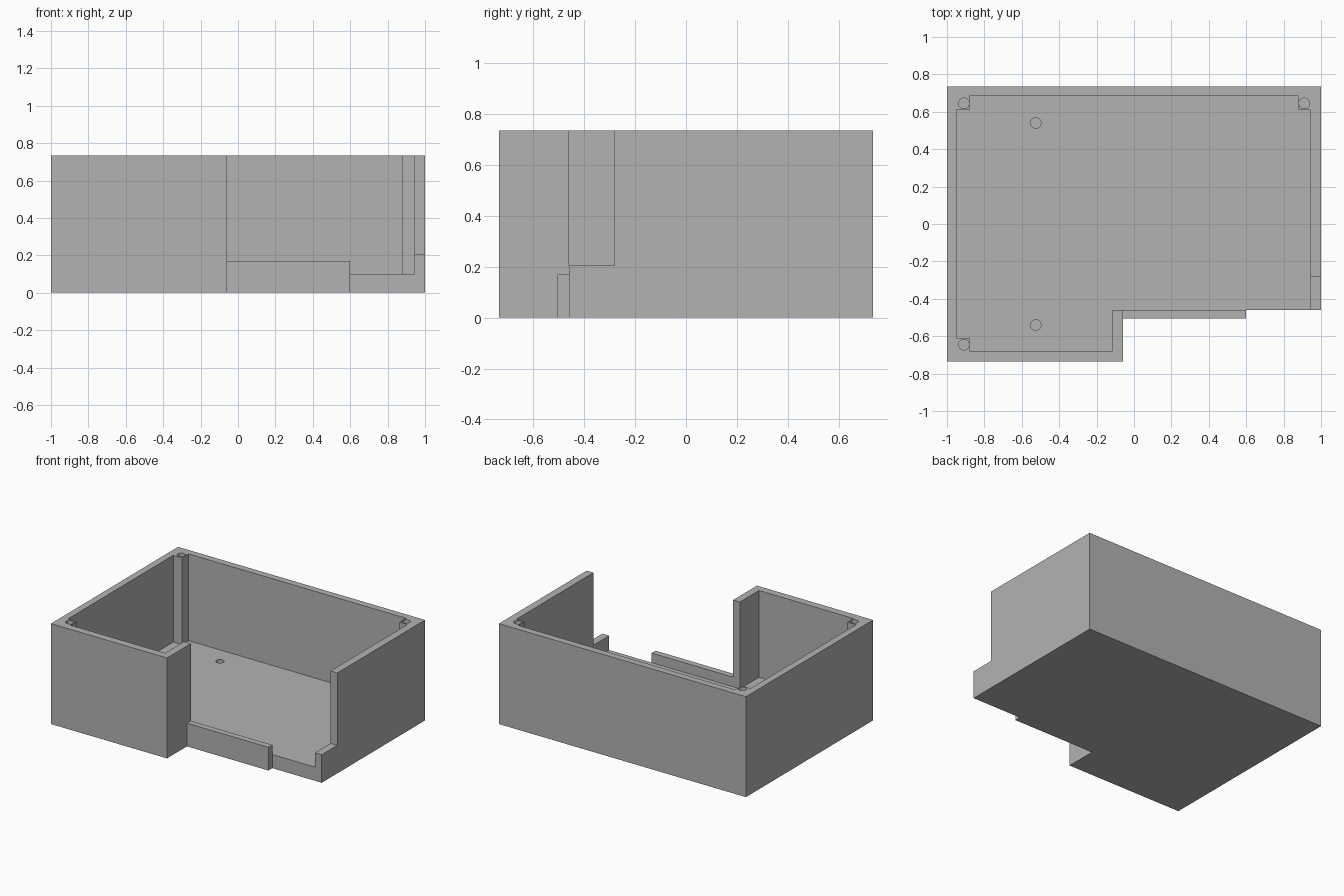
import bpy, bmesh, math

if "Cube" in bpy.data.objects:
    bpy.data.objects.remove(bpy.data.objects["Cube"])

grey = bpy.data.materials.new("grey plastic")
grey.diffuse_color = (0.45, 0.45, 0.45, 1)
grey.use_nodes = True
grey.node_tree.nodes["Principled BSDF"].inputs["Base Color"].default_value = grey.diffuse_color

FLOOR, TOP = 0.10, 0.735


def prism(name, outline, z0, z1):
    """Extrude a flat outline from z0 up to z1."""
    bm = bmesh.new()
    face = bm.faces.new([bm.verts.new((x, y, z0)) for x, y in outline])
    out = bmesh.ops.extrude_face_region(bm, geom=[face])
    moved = [v for v in out["geom"] if isinstance(v, bmesh.types.BMVert)]
    bmesh.ops.translate(bm, verts=moved, vec=(0, 0, z1 - z0))
    bmesh.ops.recalc_face_normals(bm, faces=bm.faces)
    mesh = bpy.data.meshes.new(name)
    bm.to_mesh(mesh)
    bm.free()
    mesh.materials.append(grey)
    obj = bpy.data.objects.new(name, mesh)
    bpy.context.collection.objects.link(obj)
    return obj


def box(x0, x1, y0, y1):
    return [(x0, y0), (x1, y0), (x1, y1), (x0, y1)]


def circle(cx, cy, r=0.028, n=32):
    return [(cx + r * math.cos(2 * math.pi * i / n),
             cy + r * math.sin(2 * math.pi * i / n)) for i in range(n)]


def cut(target, cutter):
    cutter.hide_render = True
    cutter.hide_set(True)
    cutter.display_type = 'WIRE'
    mod = target.modifiers.new(cutter.name, 'BOOLEAN')
    mod.operation = 'DIFFERENCE'
    mod.solver = 'EXACT'
    mod.object = cutter


# Stepped enclosure body
body = prism("enclosure_body", [
    (-1, -0.735), (-0.06, -0.735), (-0.06, -0.46),
    (1, -0.46), (1, 0.735), (-1, 0.735)], 0, TOP)

# Interior, leaving three corner screw posts and an open front bay
cut(body, prism("cavity_cutter", [
    (-0.88, -0.68), (-0.115, -0.68), (-0.115, -0.46), (-0.06, -0.46),
    (0, -0.6), (0.945, -0.6), (0.945, 0.61), (0.88, 0.61), (0.88, 0.685),
    (-0.88, 0.685), (-0.88, 0.61), (-0.95, 0.61), (-0.95, -0.61),
    (-0.88, -0.61)], FLOOR, 1))

# Lowered front end of the right wall
cut(body, prism("side_wall_cutter", box(0.9, 1.1, -0.65, -0.28), 0.205, 1.1))

# Blind screw holes in the posts and the floor
for i, (x, y) in enumerate([(-0.91, 0.645), (0.91, 0.645), (-0.91, -0.645)]):
    cut(body, prism(f"post_hole_cutter_{i}", circle(x, y), 0.45, 1))
for i, y in enumerate((-0.54, 0.54)):
    cut(body, prism(f"floor_hole_cutter_{i}", circle(-0.525, y), 0.04, 0.3))

# Low lip along the open front
prism("front_lip", box(-0.06, 0.6, -0.505, -0.46), 0, 0.17)
